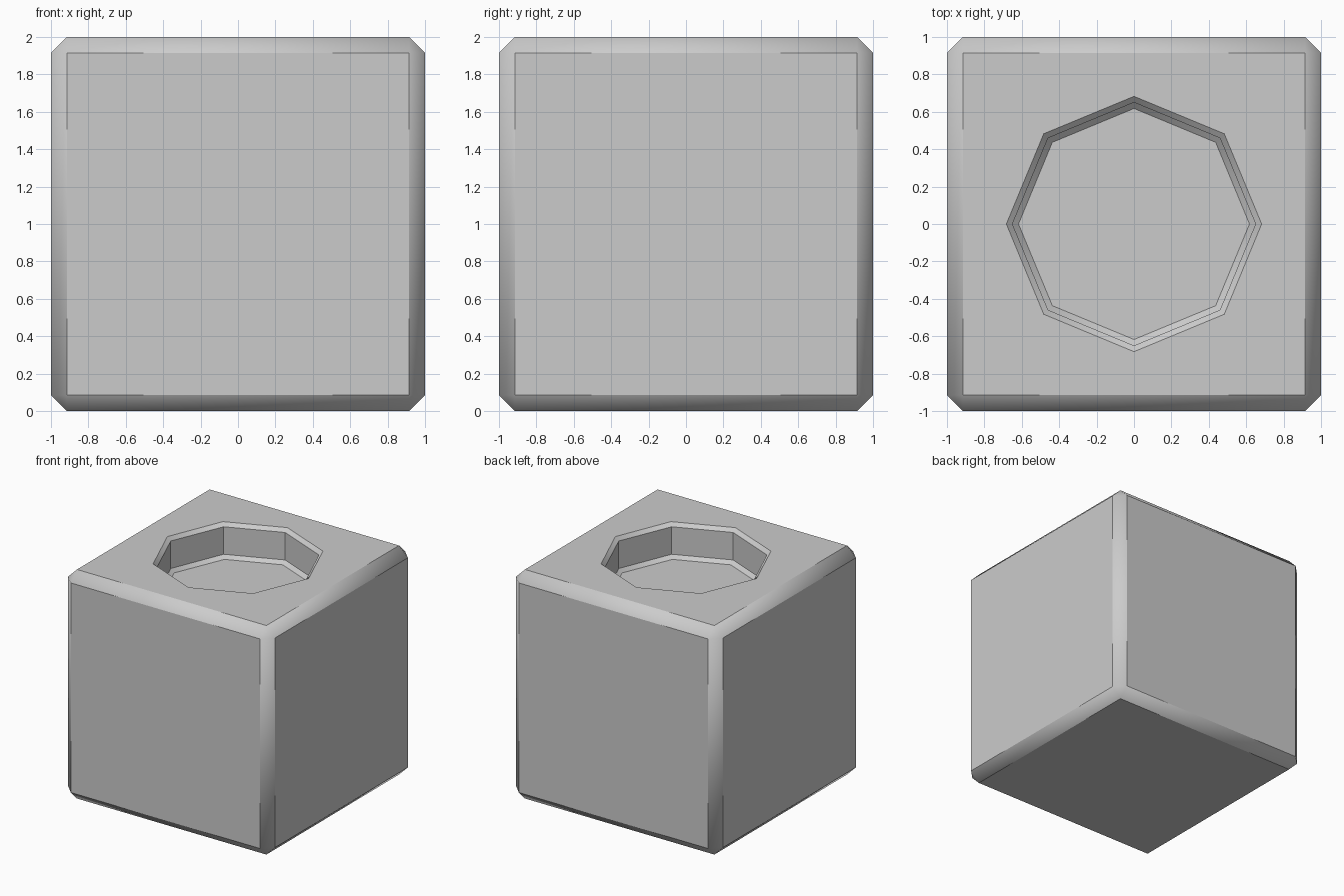
import bpy, bmesh
from math import cos, sin, pi, radians

if "Cube" in bpy.data.objects:
    bpy.data.objects.remove(bpy.data.objects["Cube"])

CHAMFER = 0.085


def add_object(name, bm):
    bmesh.ops.recalc_face_normals(bm, faces=bm.faces)
    mesh = bpy.data.meshes.new(name)
    bm.to_mesh(mesh)
    bm.free()
    obj = bpy.data.objects.new(name, mesh)
    bpy.context.collection.objects.link(obj)
    return obj


# Chamfered cube body
bm = bmesh.new()
bmesh.ops.create_cube(bm, size=2)
bmesh.ops.translate(bm, verts=bm.verts, vec=(0, 0, 1))
bmesh.ops.bevel(bm, geom=bm.edges[:], offset=CHAMFER, offset_type='OFFSET',
                segments=1, profile=0.5, affect='EDGES')
body = add_object("block_body", bm)

# Octagonal recess cutter: (radius, height), chamfered at floor and rim
profile = [(0.6175, 1.70), (0.65, 1.73), (0.65, 1.97), (0.6825, 2.0), (0.791, 2.1)]
bm = bmesh.new()
rings = [[bm.verts.new((r * cos(i * pi / 4), r * sin(i * pi / 4), z)) for i in range(8)]
         for r, z in profile]
for low, high in zip(rings, rings[1:]):
    for i in range(8):
        j = (i + 1) % 8
        bm.faces.new((low[i], low[j], high[j], high[i]))
bm.faces.new(rings[0][::-1])
bm.faces.new(rings[-1])
cutter = add_object("recess_cutter", bm)
cutter.hide_render = True

# Cut the recess, then remove the cutter
cut = body.modifiers.new("recess", 'BOOLEAN')
cut.operation = 'DIFFERENCE'
cut.solver = 'EXACT'
cut.object = cutter
bpy.context.view_layer.objects.active = body
body.select_set(True)
bpy.ops.object.modifier_apply(modifier=cut.name)
bpy.data.objects.remove(cutter)

# Smooth along the chamfers, sharp against the flat faces
bpy.ops.object.shade_smooth_by_angle(angle=radians(40))
